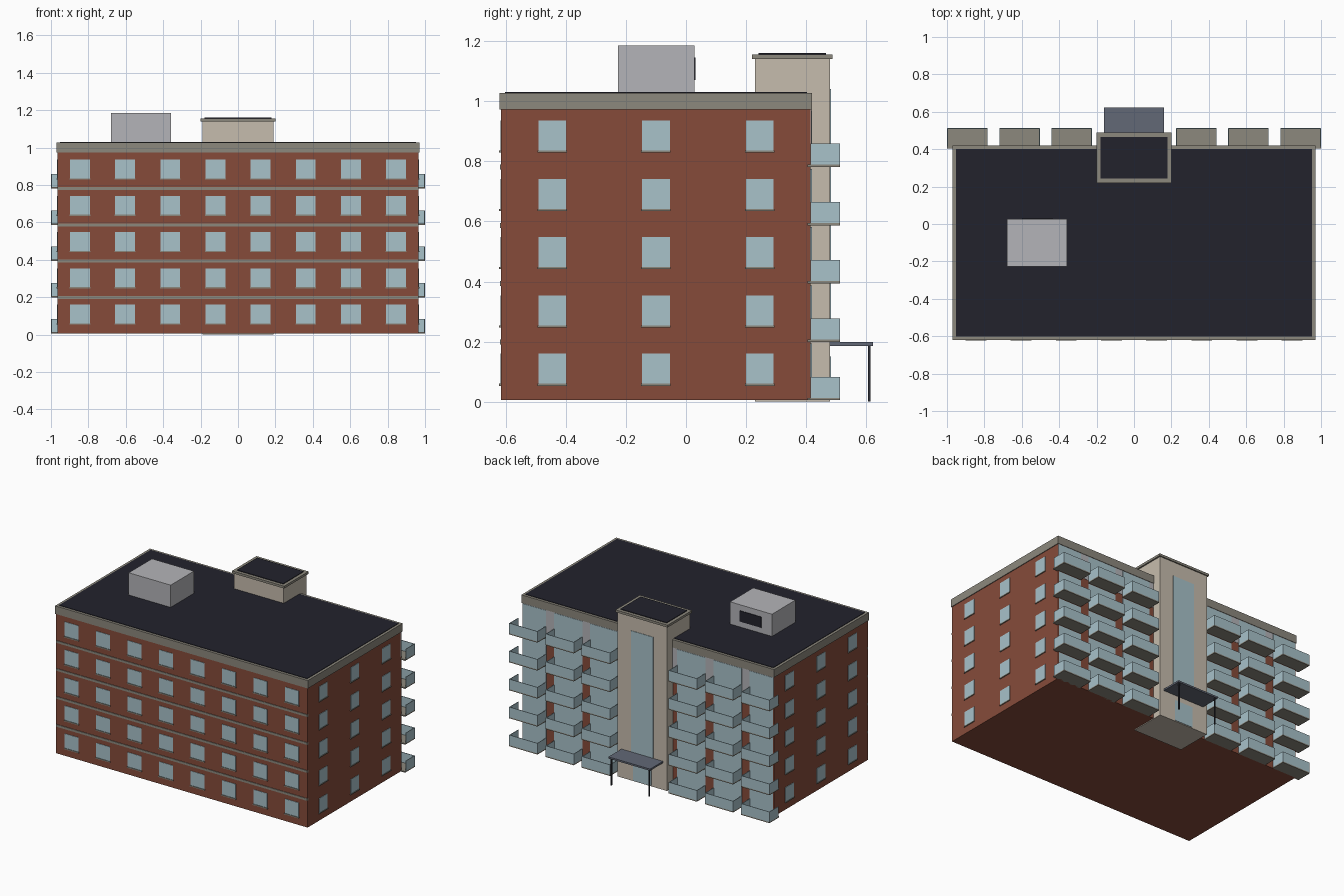
import bpy
import bmesh
from mathutils import Matrix, Vector

cube = bpy.data.objects.get("Cube")
if cube:
    bpy.data.objects.remove(cube)


def material(name, rgb):
    # convert 0-255 display values to linear
    lin = [((c / 255 + 0.055) / 1.055) ** 2.4 for c in rgb]
    m = bpy.data.materials.new(name)
    m.use_nodes = True
    m.diffuse_color = (*lin, 1)
    m.node_tree.nodes["Principled BSDF"].inputs["Base Color"].default_value = (*lin, 1)
    return m


BRICK = material("brick", (134, 75, 58))
TRIM = material("grey trim", (140, 136, 125))
ROOF = material("roof felt", (34, 34, 44))
GLASS = material("pale glass", (168, 194, 202))
BEIGE = material("beige render", (198, 188, 173))
LIGHT = material("light grey", (180, 180, 184))
SLATE = material("slate canopy", (98, 104, 118))
DARK = material("dark metal", (44, 46, 54))


def boxes(name, mat, spans):
    """One object from boxes given as (x0, x1, y0, y1, z0, z1)."""
    bm = bmesh.new()
    for x0, x1, y0, y1, z0, z1 in spans:
        mid = Vector((x0 + x1, y0 + y1, z0 + z1)) / 2
        size = Matrix.Diagonal((x1 - x0, y1 - y0, z1 - z0, 1))
        bmesh.ops.create_cube(bm, size=1, matrix=Matrix.Translation(mid) @ size)
    mesh = bpy.data.meshes.new(name)
    bm.to_mesh(mesh)
    bm.free()
    mesh.materials.append(mat)
    obj = bpy.data.objects.new(name, mesh)
    bpy.context.collection.objects.link(obj)
    return obj


W, FRONT, BACK = 0.965, -0.615, 0.415
FLOORS = [0.005 + 0.194 * i for i in range(5)]

# Main block, parapet and flat roof
boxes("brick_block", BRICK, [(-W, W, FRONT, BACK, 0.005, 0.98)])
boxes("parapet", TRIM, [(-0.97, 0.97, -0.62, 0.42, 0.973, 1.028)])
boxes("roof", ROOF, [(-0.952, 0.952, -0.602, 0.402, 1.02, 1.031)])

# Horizontal bands on the front
boxes("front_bands", TRIM, [(-W, W, FRONT - 0.004, FRONT + 0.01, z - 0.008, z + 0.008)
                            for z in FLOORS[1:]])

# Windows and sills: front row and both ends
panes, sills = [], []
for z in FLOORS:
    for i in range(8):
        x = (i - 3.5) * 0.2415
        panes.append((x - 0.053, x + 0.053, FRONT - 0.003, FRONT + 0.01, z + 0.055, z + 0.155))
        sills.append((x - 0.056, x + 0.056, FRONT - 0.007, FRONT + 0.01, z + 0.048, z + 0.055))
    for y in (-0.445, -0.1, 0.245):
        for s in (-1, 1):
            a, b, c = sorted((s * (W - 0.01), s * (W + 0.003))), sorted((s * (W - 0.01), s * (W + 0.006))), 0.046
            panes.append((*a, y - c, y + c, z + 0.055, z + 0.155))
            sills.append((*b, y - c - 0.003, y + c + 0.003, z + 0.048, z + 0.055))
boxes("windows", GLASS, panes)
boxes("window_sills", TRIM, sills)

# Balconies: slab, three glass sides and glazing behind
slabs, rails, glazing = [], [], []
T, OUT = 0.004, 0.512
for z in FLOORS:
    for left in (0.225, 0.503, 0.782):
        for s in (-1, 1):
            x0, x1 = sorted((s * left, s * (left + 0.217)))
            slabs.append((x0, x1, BACK - 0.01, OUT, z, z + 0.008))
            top = z + 0.078
            rails += [(x0, x1, OUT - T, OUT, z + 0.008, top),
                      (x0, x0 + T, BACK, OUT - T, z + 0.008, top),
                      (x1 - T, x1, BACK, OUT - T, z + 0.008, top)]
            glazing.append((max(x0, -W + 0.005), min(x1, W - 0.005),
                            BACK - 0.01, BACK + 0.004, z + 0.008, z + 0.188))
boxes("balcony_slabs", TRIM, slabs)
boxes("balcony_rails", GLASS, rails)
boxes("balcony_glazing", GLASS, glazing)

# Pale cladding on the top storey at the back
boxes("top_storey_cladding", LIGHT, [(*sorted((s * 0.19, s * W)), BACK - 0.01, BACK + 0.002, 0.80, 0.975)
                                     for s in (-1, 1)])

# Stair tower with cap, glass strip and entrance door
boxes("stair_tower", BEIGE, [(-0.19, 0.19, 0.23, 0.48, 0, 1.142)])
boxes("tower_cap", TRIM, [(-0.2, 0.2, 0.22, 0.488, 1.14, 1.156)])
boxes("tower_roof", ROOF, [(-0.178, 0.178, 0.242, 0.466, 1.15, 1.16)])
boxes("tower_glass", GLASS, [(-0.085, 0.085, 0.47, 0.483, 0.2, 1.04)])
boxes("entrance_door", GLASS, [(-0.07, 0.07, 0.47, 0.483, 0.005, 0.15)])

# Entrance canopy on two posts
boxes("canopy", SLATE, [(-0.16, 0.16, 0.48, 0.622, 0.186, 0.198)])
boxes("canopy_posts", DARK, [(x - 0.004, x + 0.004, 0.606, 0.614, 0, 0.187)
                             for x in (-0.145, 0.145)])

# Rooftop plant room with vent
boxes("plant_room", LIGHT, [(-0.68, -0.358, -0.227, 0.028, 1.02, 1.185)])
boxes("plant_vent", ROOF, [(-0.6, -0.435, 0.02, 0.032, 1.07, 1.145)])
